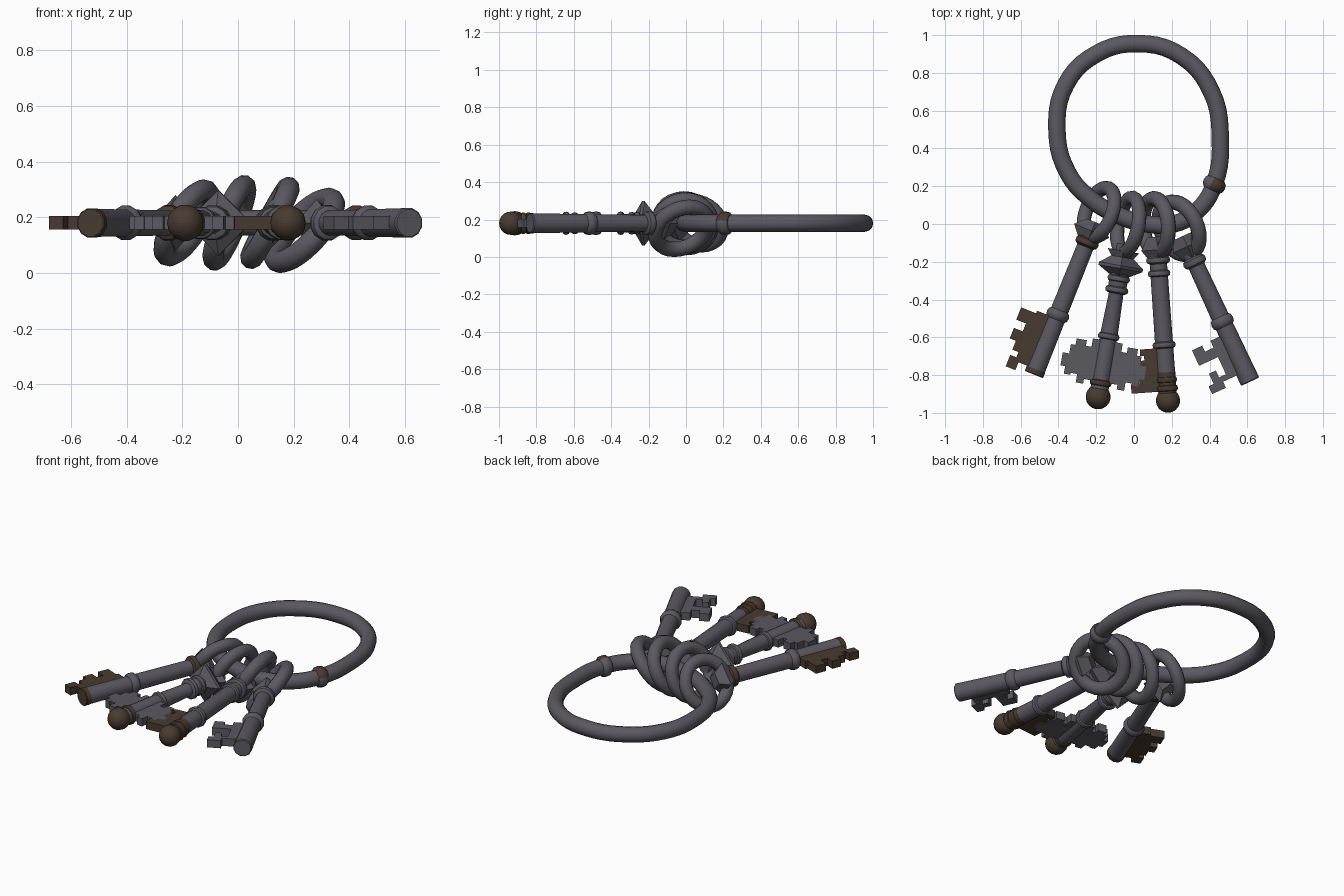
import bpy, bmesh, math
from mathutils import Matrix, Vector

if "Cube" in bpy.data.objects:
    bpy.data.objects.remove(bpy.data.objects["Cube"])

Z0 = 0.18  # height of the plane the bunch lies in


def material(name, rgb):
    m = bpy.data.materials.new(name)
    m.diffuse_color = (*rgb, 1)
    m.use_nodes = True
    m.node_tree.nodes["Principled BSDF"].inputs["Base Color"].default_value = m.diffuse_color
    return m


IRON = material("dark iron", (0.105, 0.10, 0.118))
RUST = material("brown rust", (0.066, 0.043, 0.030))


def add(name, bm, mat, mw):
    bmesh.ops.recalc_face_normals(bm, faces=bm.faces[:])
    me = bpy.data.meshes.new(name)
    bm.to_mesh(me)
    bm.free()
    ob = bpy.data.objects.new(name, me)
    ob.matrix_world = mw
    bpy.context.collection.objects.link(ob)
    me.materials.append(mat)
    return ob


def lathe(name, profile, mw, mat=IRON, n=12):
    """Turn (radius, height) points around local Y."""
    bm = bmesh.new()
    off = 0 if n == 4 else math.pi / n
    rows = [[bm.verts.new((r * math.sin(off + 2 * math.pi * i / n), u,
                           r * math.cos(off + 2 * math.pi * i / n)))
             for i in range(n)] for r, u in profile]
    for a, b in zip(rows, rows[1:]):
        for i in range(n):
            j = (i + 1) % n
            bm.faces.new((a[i], a[j], b[j], b[i]))
    bm.faces.new(rows[0])
    bm.faces.new(rows[-1])
    return add(name, bm, mat, mw)


def collar(name, u, r, h, mw, mat=IRON):
    prof = [(r - 0.018, u - h), (r - 0.004, u - h * 0.6), (r, u),
            (r - 0.004, u + h * 0.6), (r - 0.018, u + h)]
    return lathe(name, prof, mw, mat)


def plate(name, pts, mw, mat, side=-1, half=0.024):
    """Key bit cut from a flat outline of (along shank, outward) points."""
    bm = bmesh.new()
    f = bm.faces.new([bm.verts.new((side * v, u, -half)) for u, v in pts])
    ext = bmesh.ops.extrude_face_region(bm, geom=[f])
    bmesh.ops.translate(bm, vec=(0, 0, 2 * half),
                        verts=[g for g in ext["geom"] if isinstance(g, bmesh.types.BMVert)])
    return add(name, bm, mat, mw)


def frame(x, y, dx, dy):
    d = Vector((dx, dy)).normalized()
    return Matrix(((d.y, d.x, 0, x), (-d.x, d.y, 0, y), (0, 0, 1, Z0), (0, 0, 0, 1)))


def bow(name, mw, u, radius, tube, tilt, dz=0):
    """Tilted loop at the head of a key."""
    bpy.ops.mesh.primitive_torus_add(major_radius=radius, minor_radius=tube,
                                     major_segments=28, minor_segments=10)
    ob = bpy.context.object
    ob.name = name
    ob.data.materials.append(IRON)
    s, c = math.sin(tilt), math.cos(tilt)
    ob.matrix_world = mw @ Matrix(((0, s, -c, 0), (1, 0, 0, u), (0, c, s, dz), (0, 0, 0, 1)))


def ball(name, r, mw):
    prof = [(max(0.004, r * math.cos(t)), r * math.sin(t))
            for t in [math.radians(a) for a in range(-90, 91, 18)]]
    lathe(name, prof, mw, RUST, 14)


# main ring: slightly bent closed hoop
pts = [(0.02, 0.955), (-0.2, 0.9), (-0.36, 0.74), (-0.408, 0.5), (-0.35, 0.27),
       (-0.22, 0.125), (-0.08, 0.045), (0.07, 0.0), (0.21, 0.0), (0.335, 0.07),
       (0.425, 0.21), (0.457, 0.45), (0.41, 0.7), (0.25, 0.89)]
cu = bpy.data.curves.new("main_ring", "CURVE")
cu.dimensions = "3D"
cu.bevel_depth = 0.046
cu.bevel_resolution = 4
cu.resolution_u = 5
sp = cu.splines.new("BEZIER")
sp.bezier_points.add(len(pts) - 1)
for p, (x, y) in zip(sp.bezier_points, pts):
    p.co = (x, y, Z0)
    p.handle_left_type = p.handle_right_type = "AUTO"
sp.use_cyclic_u = True
cu.materials.append(IRON)
ring = bpy.data.objects.new("main_ring", cu)
bpy.context.collection.objects.link(ring)
bpy.context.view_layer.objects.active = ring
ring.select_set(True)
bpy.ops.object.convert(target="MESH")

# joint collar on the ring, rusted on its upper side
joint = collar("ring_joint_collar", 0, 0.064, 0.034, frame(0.425, 0.21, 0.45, 0.9))
joint.data.materials.append(RUST)
for f in joint.data.polygons:
    f.material_index = int(f.normal.z > 0.3 and f.normal.x > -0.3)

# key 1: plain shank, rusty three-tooth bit
k = frame(-0.53, -0.797, 0.373, 0.928)
lathe("key1_shank", [(0.052, 0.012), (0.05, 0.3), (0.046, 0.8)], k)
lathe("key1_tip", [(0.05, 0), (0.054, 0.004), (0.054, 0.03)], k, RUST)
collar("key1_lower_collar", 0.34, 0.064, 0.03, k)
collar("key1_upper_collar", 0.755, 0.066, 0.025, k, RUST)
lathe("key1_neck", [(0.05, 0.76), (0.1, 0.82), (0.05, 0.87)], k, n=4)
plate("key1_bit", [(0.03, 0), (0.03, 0.10), (-0.015, 0.10), (-0.015, 0.155), (0.05, 0.155),
                   (0.05, 0.12), (0.08, 0.12), (0.08, 0.155), (0.13, 0.155), (0.13, 0.19),
                   (0.19, 0.19), (0.19, 0.14), (0.235, 0.14), (0.235, 0.195),
                   (0.305, 0.195), (0.305, 0.11), (0.32, 0.11), (0.32, 0)], k, RUST)
bow("key1_bow", k, 0.925, 0.137, 0.038, math.radians(30))

# key 2: double-sided stepped bit, ball end, pointed collar
k = frame(-0.19, -0.915, 0.172, 0.985)
ball("key2_ball", 0.066, k)
lathe("key2_shank", [(0.05, 0.03), (0.048, 0.34), (0.04, 0.56), (0.052, 0.6), (0.042, 0.82)], k)
for i, (u, r, m) in enumerate([(0.075, 0.06, RUST), (0.325, 0.06, IRON),
                               (0.575, 0.064, IRON), (0.635, 0.062, IRON)]):
    collar(f"key2_collar_{i}", u, r, 0.02, k, m)
lathe("key2_pointed_collar", [(0.05, 0.65), (0.118, 0.69), (0.118, 0.705), (0.06, 0.75),
                              (0.085, 0.785)], k, n=4)
steps = [(0.08, 0), (0.08, 0.09), (0.055, 0.09), (0.055, 0.13), (0.1, 0.13), (0.1, 0.165),
         (0.09, 0.165), (0.09, 0.2), (0.13, 0.2), (0.13, 0.225), (0.2, 0.225), (0.2, 0.19),
         (0.25, 0.19), (0.25, 0.165), (0.285, 0.165), (0.285, 0.11), (0.255, 0.11),
         (0.255, 0.08), (0.3, 0.08), (0.3, 0)]
for side, tag in ((-1, "left"), (1, "right")):
    plate(f"key2_bit_{tag}", steps, k, IRON, side)
bow("key2_bow", k, 0.925, 0.145, 0.038, math.radians(22))

# key 3: rusty end and bit
k = frame(0.18, -0.935, -0.07, 0.997)
ball("key3_ball", 0.064, k)
lathe("key3_shank", [(0.05, 0.13), (0.049, 0.35), (0.047, 0.82)], k)
lathe("key3_rusty_shank", [(0.05, 0.02), (0.051, 0.15)], k, RUST)
for i, (u, r, m) in enumerate([(0.065, 0.06, RUST), (0.11, 0.058, RUST), (0.295, 0.064, IRON),
                               (0.675, 0.062, IRON), (0.745, 0.066, IRON)]):
    collar(f"key3_collar_{i}", u, r, 0.02, k, m)
lathe("key3_neck", [(0.05, 0.75), (0.085, 0.8), (0.05, 0.87)], k, n=4)
plate("key3_bit", [(0.05, 0), (0.05, 0.19), (0.1, 0.19), (0.1, 0.145), (0.13, 0.145),
                   (0.13, 0.12), (0.16, 0.12), (0.16, 0.15), (0.22, 0.15), (0.22, 0.11),
                   (0.245, 0.11), (0.245, 0.13), (0.28, 0.13), (0.28, 0)], k, RUST)
bow("key3_bow", k, 0.93, 0.143, 0.04, math.radians(28))

# key 4: plain shank, slotted bit
k = frame(0.615, -0.835, -0.42, 0.907)
lathe("key4_shank", [(0.05, 0), (0.055, 0.005), (0.05, 0.35), (0.044, 0.82)], k)
collar("key4_lower_collar", 0.35, 0.064, 0.032, k)
collar("key4_upper_collar", 0.7, 0.066, 0.025, k)
lathe("key4_neck", [(0.05, 0.73), (0.085, 0.79), (0.05, 0.85)], k, n=4)
plate("key4_bit", [(0.06, 0), (0.06, 0.13), (0.025, 0.13), (0.025, 0.21), (0.07, 0.21),
                   (0.07, 0.18), (0.13, 0.18), (0.13, 0.14), (0.09, 0.14), (0.09, 0.10),
                   (0.19, 0.10), (0.19, 0.21), (0.28, 0.21), (0.28, 0.15), (0.245, 0.15),
                   (0.245, 0.10), (0.285, 0.10), (0.285, 0)], k, IRON)
bow("key4_bow", k, 0.895, 0.147, 0.041, math.radians(40), -0.027)

# smooth the round parts, keep hard edges
for ob in bpy.context.scene.objects:
    ob.select_set(True)
bpy.context.view_layer.objects.active = ring
bpy.ops.object.shade_smooth_by_angle(angle=math.radians(38))
